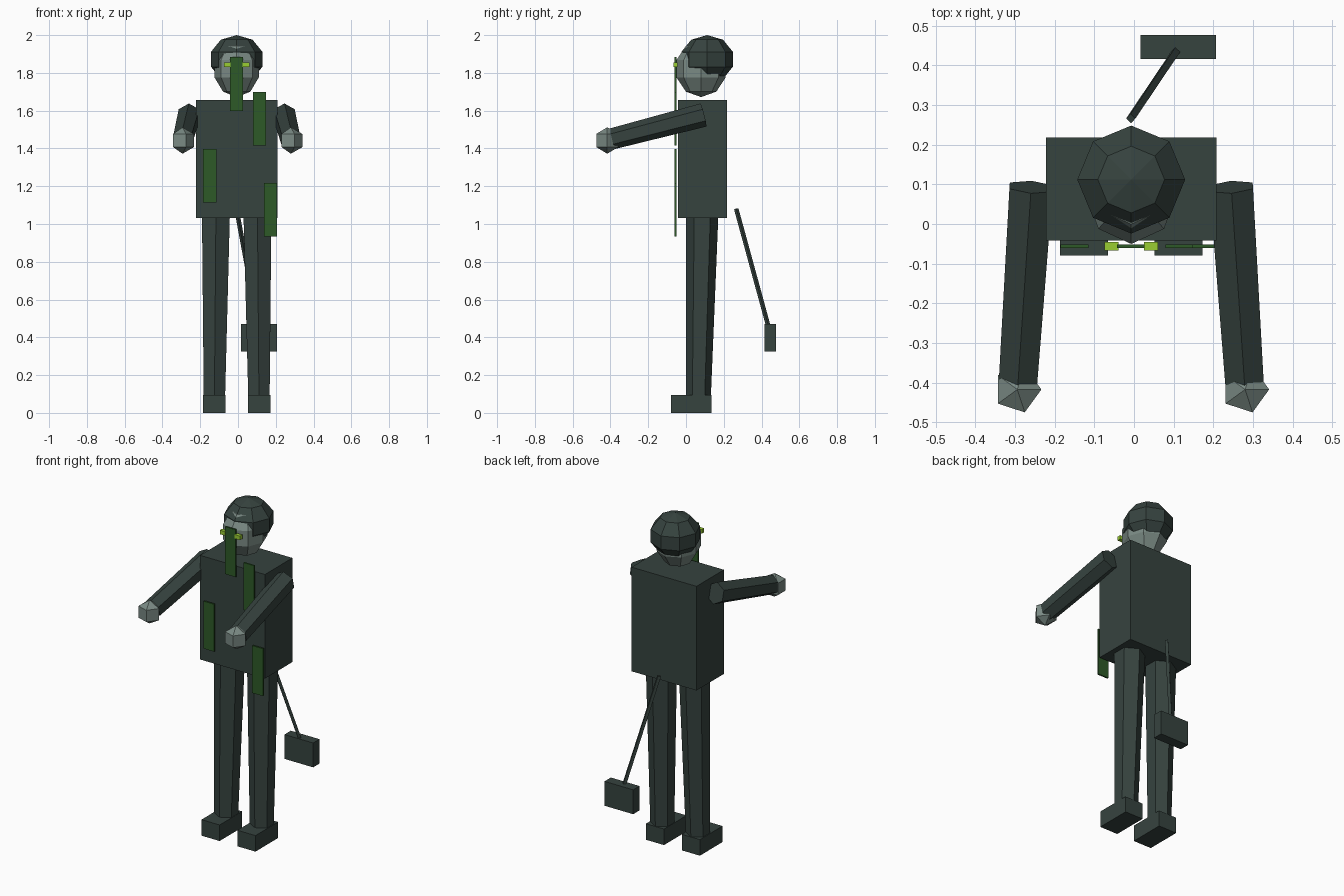
import bpy, bmesh, math
from mathutils import Vector

if "Cube" in bpy.data.objects:
    bpy.data.objects.remove(bpy.data.objects["Cube"])

CX = -0.007  # body centre line


def material(name, hex_code):
    rgb = [int(hex_code[i:i + 2], 16) / 255 for i in (0, 2, 4)]
    lin = [c / 12.92 if c <= 0.04045 else ((c + 0.055) / 1.055) ** 2.4 for c in rgb]
    m = bpy.data.materials.new(name)
    m.diffuse_color = (*lin, 1)
    m.use_nodes = True
    m.node_tree.nodes["Principled BSDF"].inputs["Base Color"].default_value = m.diffuse_color
    return m


CLOTH = material("dark slate green", "36433f")
SKIN = material("pale grey skin", "7a8a84")
WEED = material("weed green", "2d5a27")
GLOW = material("bright lime", "9acd32")


def loft(name, rings, mat):
    """Flat-shaded closed solid through rings; a ring of one point is a pole."""
    bm = bmesh.new()
    vs = [[bm.verts.new(p) for p in ring] for ring in rings]
    for a, b in zip(vs, vs[1:]):
        n = max(len(a), len(b))
        for i in range(n):
            j = (i + 1) % n
            if len(a) == 1:
                bm.faces.new((a[0], b[j], b[i]))
            elif len(b) == 1:
                bm.faces.new((a[i], a[j], b[0]))
            else:
                bm.faces.new((a[i], a[j], b[j], b[i]))
    for end in (vs[0], vs[-1]):
        if len(end) > 2:
            bm.faces.new(end)
    bmesh.ops.recalc_face_normals(bm, faces=bm.faces)
    me = bpy.data.meshes.new(name)
    bm.to_mesh(me)
    bm.free()
    me.materials.append(mat)
    ob = bpy.data.objects.new(name, me)
    bpy.context.collection.objects.link(ob)
    return ob


def box(name, x, y, z, mat):
    """Box from (min, max) ranges."""
    return loft(name, [[(x[0], y[0], h), (x[1], y[0], h), (x[1], y[1], h), (x[0], y[1], h)] for h in z], mat)


def tube(name, p, q, r0, r1, sides, ref, mat):
    """Tapered prism from p to q with one edge turned towards ref."""
    p, q = Vector(p), Vector(q)
    d = (q - p).normalized()
    u = Vector(ref)
    u = (u - d * u.dot(d)).normalized()
    w = d.cross(u)
    angles = [2 * math.pi * i / sides for i in range(sides)]
    return loft(name, [[c + (u * math.cos(a) + w * math.sin(a)) * r for a in angles]
                       for c, r in ((p, r0), (q, r1))], mat)


def ball(name, c, r, segs, bands, mat):
    """Faceted ellipsoid, first vertex column towards +x."""
    rings = []
    for k in range(bands + 1):
        t = math.pi * k / bands
        n = 1 if k in (0, bands) else segs
        s = math.sin(t) if n > 1 else 0
        rings.append([(c[0] + r[0] * s * math.cos(2 * math.pi * i / segs),
                       c[1] + r[1] * s * math.sin(2 * math.pi * i / segs),
                       c[2] + r[2] * math.cos(t)) for i in range(n)])
    return loft(name, rings, mat)


# Torso
box("torso", (-0.222, 0.208), (-0.042, 0.218), (1.032, 1.656), CLOTH)

# Head and cap of hair
ball("head", (CX, 0.08, 1.822), (0.123, 0.137, 0.15), 8, 5, SKIN)
ball("hair", (CX, 0.112, 1.872), (0.143, 0.143, 0.128), 8, 5, CLOTH)

# Paired limbs, hands, feet and eyes
for side, s in (("left", -1), ("right", 1)):
    tube(side + "_leg", (CX + s * 0.11, 0.086, 1.04), (CX + s * 0.118, 0.066, 0.07),
         0.085, 0.065, 6, (0, -1, 0), CLOTH)
    fx = CX + s * 0.119
    box(side + "_foot", (fx - 0.06, fx + 0.06), (-0.08, 0.134), (0, 0.096), CLOTH)
    tube(side + "_arm", (CX + s * 0.252, 0.093, 1.577), (CX + s * 0.285, -0.395, 1.45),
         0.063, 0.056, 6, (0, 0, 1), CLOTH)
    ball(side + "_hand", (CX + s * 0.287, -0.417, 1.442), (0.07, 0.07, 0.07), 5, 3, SKIN)
    ex = CX + s * 0.0495
    box(side + "_eye", (ex - 0.0175, ex + 0.0175), (-0.067, -0.045), (1.832, 1.856), GLOW)

# Hanging weed strips on the front
for i, (x, z) in enumerate(((-0.008, 1.741), (0.114, 1.558), (-0.15, 1.256), (0.172, 1.076))):
    box(f"weed_strip_{i + 1}", (x - 0.035, x + 0.035), (-0.061, -0.0515), (z - 0.142, z + 0.142), WEED)

# Chain and dragging weight behind
tube("chain", (-0.008, 0.266, 1.08), (0.107, 0.437, 0.455), 0.012, 0.012, 4, (0, -1, 0), CLOTH)
box("weight", (0.017, 0.207), (0.416, 0.476), (0.325, 0.471), CLOTH)
